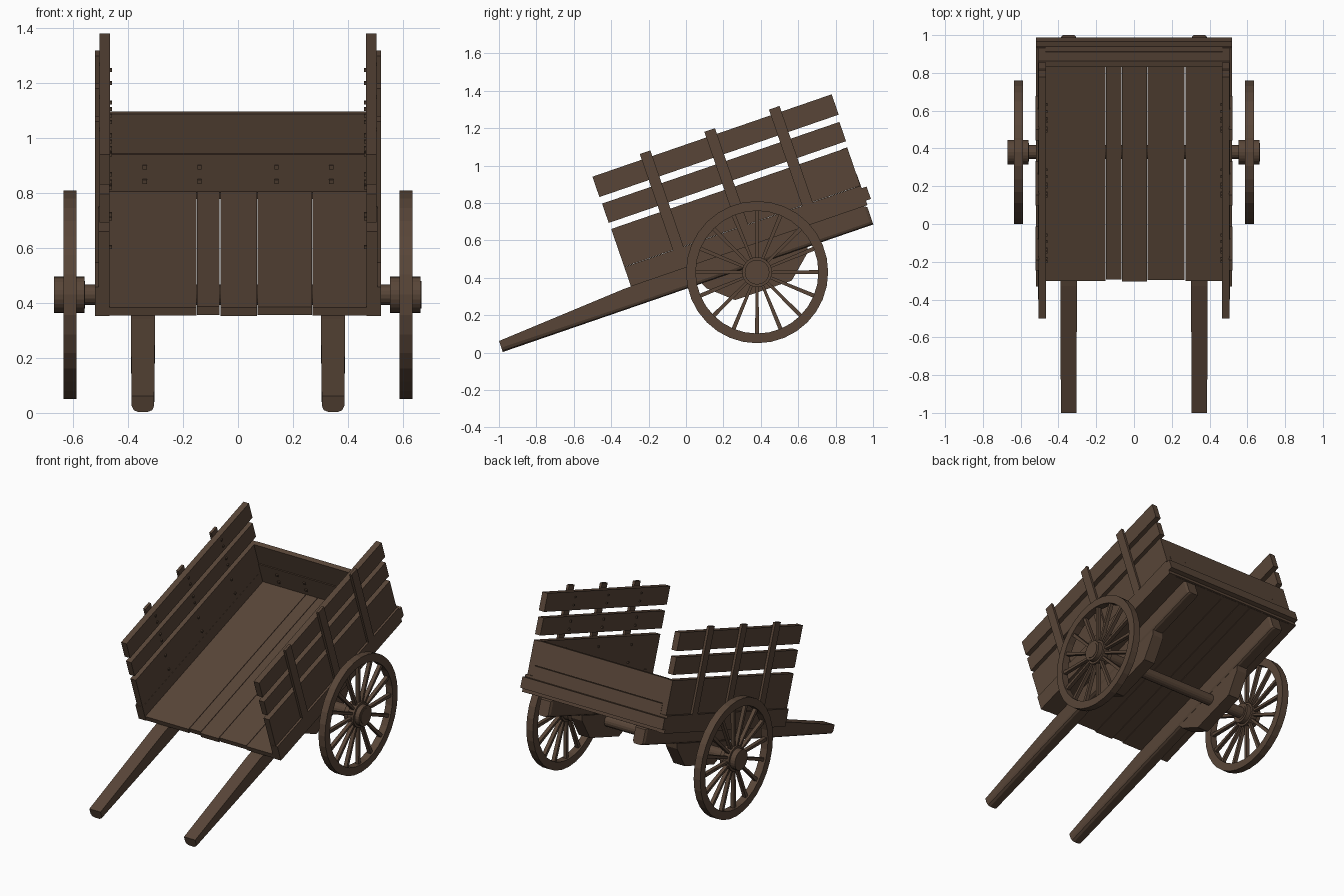
import bpy, bmesh, math
from mathutils import Matrix, Vector

if "Cube" in bpy.data.objects:
    bpy.data.objects.remove(bpy.data.objects["Cube"])

TILT = Matrix.Rotation(math.radians(19), 4, 'X')   # the whole cart body leans on its shafts
wood = bpy.data.materials.new("dark brown wood")
wood.diffuse_color = (0.098, 0.060, 0.039, 1)
wood.use_nodes = True
wood.node_tree.nodes["Principled BSDF"].inputs["Base Color"].default_value = wood.diffuse_color


def finish(name, bm, matrix=TILT):
    bmesh.ops.recalc_face_normals(bm, faces=bm.faces)
    me = bpy.data.meshes.new(name)
    bm.to_mesh(me)
    bm.free()
    me.materials.append(wood)
    ob = bpy.data.objects.new(name, me)
    ob.matrix_world = matrix
    bpy.context.collection.objects.link(ob)
    return ob


def add_box(bm, x, y, z):
    m = Matrix.Translation(((x[0] + x[1]) / 2, (y[0] + y[1]) / 2, (z[0] + z[1]) / 2))
    m = m @ Matrix.Diagonal((x[1] - x[0], y[1] - y[0], z[1] - z[0], 1))
    bmesh.ops.create_cube(bm, size=1, matrix=m)


def box(name, x, y, z):
    bm = bmesh.new()
    add_box(bm, x, y, z)
    return finish(name, bm)


def loft(name, rings, matrix=TILT):
    bm = bmesh.new()
    vs = [[bm.verts.new(p) for p in r] for r in rings]
    n = len(vs[0])
    for a, b in zip(vs, vs[1:]):
        for i in range(n):
            bm.faces.new((a[i], a[(i + 1) % n], b[(i + 1) % n], b[i]))
    bm.faces.new(vs[0])
    bm.faces.new(vs[-1])
    return finish(name, bm, matrix)


def add_cyl(bm, r, x0, x1, y=0, z=0, seg=24):
    m = Matrix.Translation(((x0 + x1) / 2, y, z)) @ Matrix.Rotation(math.pi / 2, 4, 'Y')
    bmesh.ops.create_cone(bm, cap_ends=True, segments=seg, radius1=r, radius2=r,
                          depth=abs(x1 - x0), matrix=m)


# floor planks with narrow cracks and uneven front ends
edges = [-0.47, -0.15, -0.065, 0.07, 0.27, 0.47]
for i, (a, b) in enumerate(zip(edges, edges[1:])):
    front = (-0.16, -0.152, -0.163, -0.155, -0.16)[i]
    box("floor_plank", (a + 0.0015, b - 0.0015), (front, 1.165), (0.43, 0.461))

# tailboard planks and the rail across the rear
box("tailboard_lower", (-0.468, 0.468), (1.138, 1.174), (0.432, 0.603))
box("tailboard_upper", (-0.468, 0.468), (1.141, 1.172), (0.606, 0.757))
box("rear_rail", (-0.52, 0.52), (1.172, 1.202), (0.455, 0.525))

# nails on the tailboard
bm = bmesh.new()
for x in (-0.34, -0.14, 0.14, 0.34):
    for z in (0.50, 0.555):
        add_box(bm, (x - 0.008, x + 0.008), (1.131, 1.14), (z - 0.008, z + 0.008))
finish("tailboard_nails", bm)

post_starts = (0.112, 0.477, 0.842)
for s in (-1, 1):
    def side(a, b):
        return tuple(sorted((s * a, s * b)))

    # side boards
    box("side_sill", side(0.467, 0.52), (-0.163, 1.174), (0.43, 0.54))
    box("side_board", side(0.467, 0.507), (-0.163, 1.172), (0.541, 0.755))
    box("side_slat_middle", side(0.467, 0.505), (-0.165, 1.177), (0.79, 0.899))
    box("side_slat_top", side(0.465, 0.505), (-0.167, 1.186), (0.937, 1.052))

    # upright posts and their inside nails
    nails = bmesh.new()
    for u in post_starts:
        box("side_post", side(0.504, 0.521), (u, u + 0.06), (0.538, 1.084))
        for v in (0.59, 0.70, 0.82, 0.87, 0.97, 1.02):
            add_box(nails, side(0.459, 0.468), (u + 0.024, u + 0.036), (v - 0.006, v + 0.006))
    finish("side_nails", nails)

    # shaft: rounded underside, tapering to the handle
    rings = []
    for u, top, w, c in ((-0.925, 0.384, 0.041, 0.024), (-0.2, 0.43, 0.044, 0.018),
                         (1.155, 0.43, 0.044, 0.018), (1.17, 0.42, 0.036, 0.018)):
        b, k, x = 0.322, 0.3 * c, s * 0.346
        rings.append([(x - w, u, top), (x - w, u, b + c), (x - w + k, u, b + k),
                      (x - w + c, u, b), (x + w - c, u, b), (x + w - k, u, b + k),
                      (x + w, u, b + c), (x + w, u, top)])
    loft("shaft", rings)

    # axle block under the shaft
    prof = ((0.20, 0.324), (0.215, 0.29), (0.34, 0.18), (0.66, 0.18), (0.785, 0.29), (0.80, 0.324))
    loft("axle_block", [[(s * x, u, v) for u, v in prof] for x in (0.306, 0.388)])

    # wheel: ring rim, tapered spokes, stepped hub
    place = Matrix.Translation((s * 0.612, 0.38, 0.43))
    n = 32
    bm = bmesh.new()
    rows = []
    for x, r in ((-0.024, 0.38), (0.024, 0.38), (0.024, 0.328), (-0.024, 0.328)):
        rows.append([bm.verts.new((x, r * math.cos(2 * math.pi * i / n), r * math.sin(2 * math.pi * i / n)))
                     for i in range(n)])
    for j in range(4):
        a, b = rows[j], rows[(j + 1) % 4]
        for i in range(n):
            bm.faces.new((a[i], a[(i + 1) % n], b[(i + 1) % n], b[i]))
    finish("wheel_rim", bm, place)

    bm = bmesh.new()
    for i in range(16):
        rot = Matrix.Rotation(2 * math.pi * i / 16, 4, 'X')
        m = rot @ Matrix.Translation((0, 0, 0.195)) @ Matrix.Diagonal((0.024, 0.022, 0.28, 1))
        made = bmesh.ops.create_cube(bm, size=1, matrix=m)["verts"]
        for v in made:
            p = rot.inverted() @ v.co
            if p.z < 0.2:
                p.y *= 0.65
                v.co = rot @ p
    finish("wheel_spokes", bm, place)

    bm = bmesh.new()
    add_cyl(bm, 0.066, -0.058, 0.053)
    add_cyl(bm, 0.08, -0.022, 0.022)
    add_cyl(bm, 0.05, 0.05, 0.056)
    finish("wheel_hub", bm, place)

# axle
bm = bmesh.new()
add_cyl(bm, 0.037, -0.58, 0.58, 0.38, 0.43, 16)
finish("axle", bm, Matrix.Identity(4))
